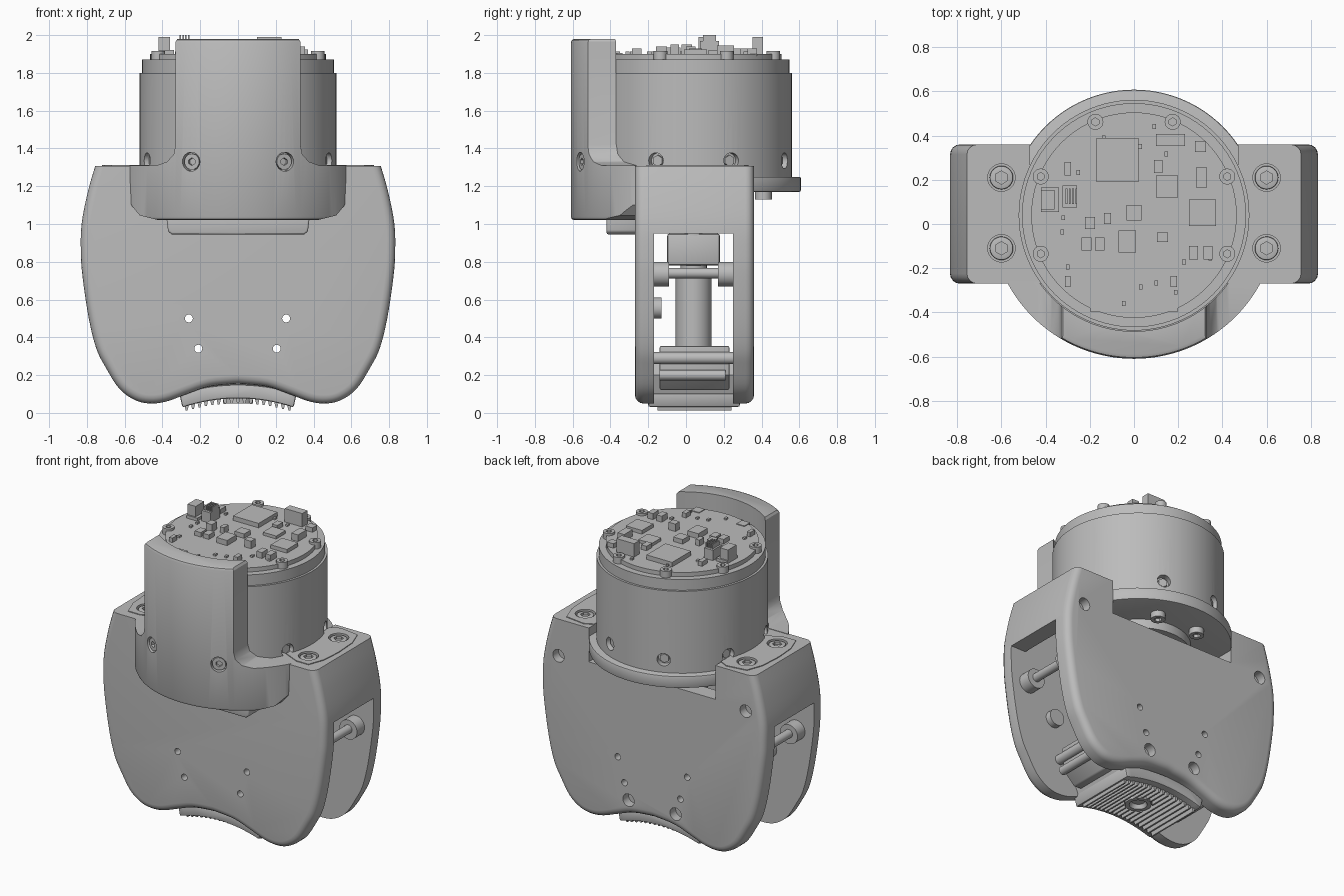
import bpy, bmesh, math, random
from mathutils import Vector, Matrix

cube = bpy.data.objects.get("Cube")
if cube:
    bpy.data.objects.remove(cube, do_unlink=True)

grey = bpy.data.materials.new("plain grey")
grey.use_nodes = True
grey.diffuse_color = (0.5, 0.5, 0.5, 1)
grey.node_tree.nodes["Principled BSDF"].inputs["Base Color"].default_value = (0.5, 0.5, 0.5, 1)

CY = 0.04                       # drum axis in y
EIGHTH = math.pi / 4


# ---------- helpers ----------
def activate(ob):
    bpy.ops.object.select_all(action='DESELECT')
    ob.select_set(True)
    bpy.context.view_layer.objects.active = ob


def apply_mod(ob, kind, **settings):
    m = ob.modifiers.new(kind, kind)
    for k, v in settings.items():
        setattr(m, k, v)
    activate(ob)
    bpy.ops.object.modifier_apply(modifier=m.name)


def smooth(ob):
    activate(ob)
    bpy.ops.object.shade_smooth_by_angle(angle=math.radians(30))


def finish(name, bm, bevel=0, segs=3):
    bmesh.ops.recalc_face_normals(bm, faces=bm.faces)
    me = bpy.data.meshes.new(name)
    bm.to_mesh(me)
    bm.free()
    me.materials.append(grey)
    ob = bpy.data.objects.new(name, me)
    bpy.context.collection.objects.link(ob)
    if bevel:
        apply_mod(ob, 'BEVEL', width=bevel, segments=segs, limit_method='ANGLE',
                  angle_limit=math.radians(40), use_clamp_overlap=False)
    smooth(ob)
    return ob


def prism(name, pts, axis, lo, hi, bevel=0, segs=3):
    """Extrude a profile: (x, z) along y, or (x, y) along z."""
    bm = bmesh.new()
    place = (lambda p, d: (p[0], d, p[1])) if axis == 'y' else (lambda p, d: (p[0], p[1], d))
    face = bm.faces.new([bm.verts.new(place(p, lo)) for p in pts])
    ext = bmesh.ops.extrude_face_region(bm, geom=[face])
    shift = Vector(place((0, 0), hi - lo))
    for v in ext["geom"]:
        if isinstance(v, bmesh.types.BMVert):
            v.co += shift
    return finish(name, bm, bevel, segs)


def box(name, x, y, z, bevel=0):
    return prism(name, [(x[0], y[0]), (x[1], y[0]), (x[1], y[1]), (x[0], y[1])], 'z', *z, bevel, 2)


def cyl(name, start, end, r, r2=None, sides=48, bevel=0):
    a, b = Vector(start), Vector(end)
    bm = bmesh.new()
    turn = (b - a).to_track_quat('Z', 'Y').to_matrix().to_4x4()
    bmesh.ops.create_cone(bm, cap_ends=True, segments=sides, radius1=r,
                          radius2=r if r2 is None else r2, depth=(b - a).length,
                          matrix=Matrix.Translation((a + b) / 2) @ turn)
    return finish(name, bm, bevel, 2)


def boolean(ob, cutters, op='DIFFERENCE'):
    for c in cutters:
        apply_mod(ob, 'BOOLEAN', operation=op, object=c, solver='EXACT')
        bpy.data.objects.remove(c, do_unlink=True)
    smooth(ob)


def curve(pts, n=4):
    """Catmull-Rom through the points."""
    p = [Vector(q) for q in [pts[0]] + pts + [pts[-1]]]
    out = []
    for a, b, c, d in zip(p, p[1:], p[2:], p[3:]):
        for i in range(n):
            t = i / n
            out.append(0.5 * (2 * b + (c - a) * t + (2 * a - 5 * b + 4 * c - d) * t * t
                              + (3 * b - a - 3 * c + d) * t ** 3))
    return [tuple(v) for v in out] + [tuple(pts[-1])]


def mirrored(half):
    return [(-x, z) for x, z in reversed(half) if x > 0.001] + half


def drum_point(angle, r, z):
    return (r * math.cos(angle), CY + r * math.sin(angle), z)


# ---------- housing: two plates joined by the shoulders ----------
edge = [(0, .155), (.15, .14), (.27, .1), (.38, .06), (.47, .05), (.55, .07), (.63, .13), (.7, .24),
        (.75, .34), (.79, .5), (.823, .72), (.832, .85), (.828, 1), (.795, 1.17), (.755, 1.31), (.71, 1.45)]
housing = prism("housing", mirrored(curve(edge)), 'y', -.27, .36, .045, 4)
cavity = [(0, -.1), (1, -.1), (1, .95), (.72, .95), (.7, 1.19), (0, 1.19)]
boolean(housing, [
    box("trim", (-1, 1), (-1, 1), (1.307, 1.6)),
    prism("cavity", mirrored(cavity), 'y', -.17, .25),
    box("notch", (-.47, .47), (.24, .5), (1.08, 1.4))])
boolean(housing, [cyl("hole", (x, -.5, z), (x, .5, z), .021, sides=20)
                  for x, z in [(-.26, .5), (.255, .5), (-.21, .34), (.205, .34)]])
boolean(housing, [cyl("hole", (s * x, .3, z), (s * x, .5, z), .042, sides=24)
                  for s in (1, -1) for x, z in [(.695, 1.06), (.175, .23)]])

# ---------- shoulder pads with recessed bolts ----------
for s, side in ((1, "left"), (-1, "right")):
    pad = [(.47, .3), (.53, .33), (.67, .31), (.71, .2), (.72, .04), (.71, -.1),
           (.67, -.21), (.58, -.21), (.47, -.16)]
    plate = prism(side + "_shoulder_pad", [(s * x, y) for x, y in pad], 'z', 1.28, 1.312)
    for y in (.21, -.11):
        for ob in (plate, housing):
            boolean(ob, [cyl("recess", (s * .6, y, 1.285), (s * .6, y, 1.4), .062)])
        bolt = cyl(side + "_shoulder_bolt", (s * .6, y, 1.27), (s * .6, y, 1.307), .053, bevel=.006)
        boolean(bolt, [cyl("socket", (s * .6, y, 1.29), (s * .6, y, 1.4), .03, sides=6)])

# ---------- motor drum, flange and hub ----------
drum = cyl("motor_drum", (0, CY, 1.18), (0, CY, 1.8), .522, sides=96)
cyl("drum_top", (0, CY, 1.79), (0, CY, 1.872), .507, sides=96)
cyl("motor_flange", (0, CY, 1.17), (0, CY, 1.25), .568, sides=96, bevel=.008)
cyl("motor_hub", (0, CY, 1.06), (0, CY, 1.18), .25)
cyl("hub_ring", (0, CY, 1.11), (0, CY, 1.18), .32)
for i in range(8):
    a = (i + .5) * EIGHTH
    bolt = cyl("flange_bolt", drum_point(a, .4, 1.13), drum_point(a, .4, 1.18), .045, sides=24)
    boolean(bolt, [cyl("socket", drum_point(a, .4, 1.1), drum_point(a, .4, 1.15), .024, sides=6)])
    if math.sin(a) < -.7:
        continue
    boolean(drum, [cyl("hole", drum_point(a, .48, 1.335), drum_point(a, .6, 1.335), .042, sides=24)])
    cyl("drum_screw", drum_point(a, .47, 1.335), drum_point(a, .5, 1.335), .03, sides=6)

# ---------- front cover ----------
cover = cyl("front_cover", (0, CY, 1.02), (0, CY, 1.98), .65, sides=128, bevel=.02)
outline = [(0, 1), (.42, 1.02), (.52, 1.045), (.565, 1.1), (.575, 1.31), (.43, 1.31),
           (.375, 1.33), (.34, 1.37), (.33, 1.42), (.33, 1.965), (.315, 1.99), (0, 1.99)]
boolean(cover, [prism("outline", mirrored(outline)[:-1], 'y', -.8, -.26)], 'INTERSECT')
boolean(cover, [cyl("bore", (0, CY, 1.25), (0, CY, 2.2), .526, sides=96)])
for k in (5.5, 6.5):
    a = k * EIGHTH
    boolean(cover, [cyl("hole", drum_point(a, .615, 1.33), drum_point(a, .75, 1.33), .05, sides=24)])
    screw = cyl("cover_screw", drum_point(a, .6, 1.33), drum_point(a, .64, 1.33), .042, sides=24)
    boolean(screw, [cyl("socket", drum_point(a, .62, 1.33), drum_point(a, .7, 1.33), .02, sides=6)])
lip = [(0, .945), (.35, .945), (.37, .96), (.38, 1.04), (0, 1.04)]
prism("cover_lip", mirrored(lip)[:-1], 'y', -.42, -.26, .01)

# ---------- circuit board ----------
cyl("circuit_board", (0, CY, 1.87), (0, CY, 1.9), .465, sides=96)
for i in range(8):
    a = (i + .5) * EIGHTH
    if math.sin(a) < -.7:
        box("board_clip", *[(c - .03, c + .03) for c in drum_point(a, .44, 1.875)])
        continue
    post = cyl("board_screw", drum_point(a, .457, 1.86), drum_point(a, .457, 1.915), .036, sides=24)
    boolean(post, [cyl("socket", drum_point(a, .457, 1.895), drum_point(a, .457, 2), .018, sides=6)])

# centre x, centre y, width, depth, height above the board
chips = [(-.075, .29, .19, .2, .03), (.15, .17, .1, .1, .02), (.31, .05, .12, .12, .025),
         (-.03, -.08, .08, .1, .035), (0, .05, .07, .07, .03), (.27, -.13, .04, .06, .04),
         (.335, -.13, .04, .06, .04), (-.215, -.09, .045, .06, .03), (-.155, -.09, .045, .06, .03),
         (.305, .21, .05, .09, .045), (.13, -.06, .05, .045, .05), (.11, .26, .04, .06, .03),
         (-.3, .25, .03, .06, .03), (-.3, -.26, .025, .05, .03), (.18, -.26, .03, .05, .03),
         (-.12, .025, .03, .05, .04), (-.2, .005, .045, .055, .05), (.3, .35, .05, .05, .03),
         (-.38, .11, .08, .11, .02), (-.39, .11, .06, .09, .09), (-.29, .125, .065, .1, .07),
         (.165, .38, .13, .055, .09)]
random.seed(4)
for i in range(16):
    tiny = drum_point(random.uniform(0, 2 * math.pi), random.uniform(.3, .42), .012)
    chips.append((*tiny[:2], .016, .022, tiny[2]))
for x, y, w, d, h in chips:
    box("board_chip", (x - w / 2, x + w / 2), (y - d / 2, y + d / 2), (1.89, 1.9 + h))
for i in range(4):
    box("connector_pin", (-.31 + i * .015, -.302 + i * .015), (.09, .16), (1.95, 2))

# ---------- central actuator ----------
cyl("actuator_tube", (0, CY, .28), (0, CY, .72), .095)
cyl("actuator_neck", (0, CY, .7), (0, CY, .8), .07)
box("actuator_fork", (-.1, .1), (-.1, .18), (.78, .95), .015)
cyl("actuator_stem", (0, CY, .94), (0, CY, 1.08), .1)

# ---------- linkage inside each side ----------
for s, side in ((1, "left"), (-1, "right")):
    x = s * .7
    cyl(side + "_pivot_pin", (x, -.18, .74), (x, .26, .74), .028, sides=24)
    for y in (-.18, .17):
        cyl(side + "_pivot_boss", (x, y, .735), (x, y + .09, .735), .065, sides=32)
    cyl(side + "_stub", (s * .5, -.18, .555), (s * .5, -.13, .555), .055, sides=32)
    foot = [(.26, .13), (.36, .12), (.44, .2), (.46, .355), (.26, .355)]
    prism(side + "_foot_block", [(s * a, b) for a, b in foot], 'y', -.14, .23, .01, 2)
    cyl(side + "_foot_pin", (s * .45, -.22, .29), (s * .45, .31, .29), .032, sides=24)
    cyl(side + "_foot_bar", (s * .45, -.14, .2), (s * .45, .21, .2), .028, sides=24)


# ---------- grip pad under the arch ----------
def arch(x, z):
    return z - .5 * x * x


STEPS = 16
top = [(-.31 + .62 * i / STEPS, arch(-.31 + .62 * i / STEPS, .15)) for i in range(STEPS + 1)]
prism("grip_pad", top + [(x * .95, z - .073) for x, z in reversed(top)], 'y', -.2, .285, .01, 2)
teeth = [(x, arch(x, .11)) for x in (-.28, -.14, 0, .14, .28)]
for i in range(17):
    x = .272 - i * .034
    teeth += [(x + d, arch(x, z)) for d, z in ((.012, .08), (.005, .05), (-.005, .05), (-.012, .08))]
ridges = prism("grip_ridges", teeth, 'y', -.15, .24)
boolean(ridges, [cyl("bore", (0, CY, -.1), (0, CY, .09), .085)])
boss = cyl("grip_boss", (0, CY, .05), (0, CY, .12), .08)
boolean(boss, [cyl("bore", (0, CY, .04), (0, CY, .1), .06, .03)])
carrier = [(-.3, .1), (-.15, .13), (.15, .13), (.3, .1), (.34, .2), (.25, .29), (-.25, .29), (-.34, .2)]
prism("grip_carrier", carrier, 'y', -.17, .25)
